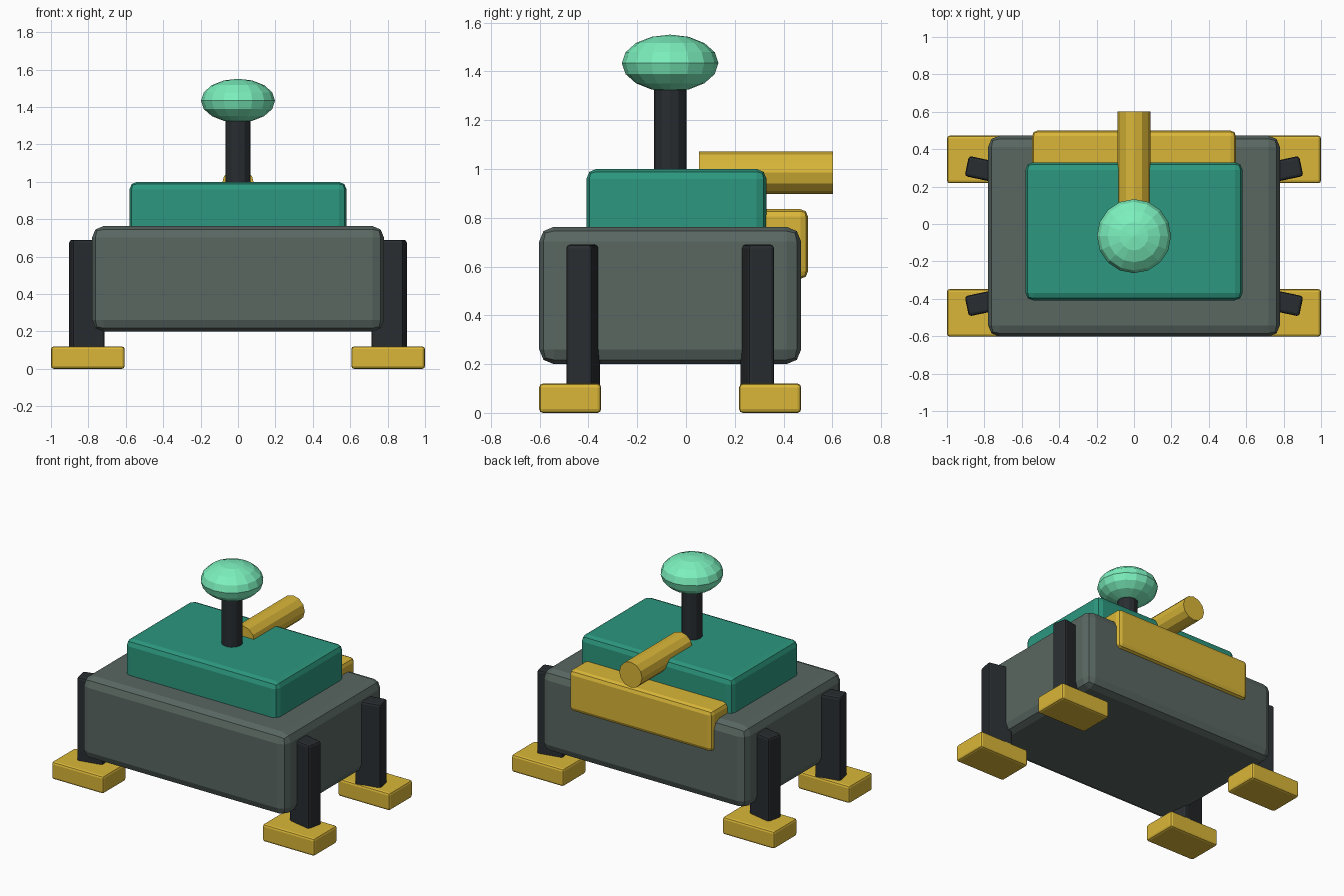
import bpy, bmesh
from math import radians
from mathutils import Matrix

if "Cube" in bpy.data.objects:
    bpy.data.objects.remove(bpy.data.objects["Cube"])


def material(name, rgb):
    m = bpy.data.materials.new(name)
    m.diffuse_color = (*rgb, 1)
    m.use_nodes = True
    m.node_tree.nodes["Principled BSDF"].inputs["Base Color"].default_value = m.diffuse_color
    return m


GREY = material("grey_green", (0.10, 0.135, 0.12))
TEAL = material("teal", (0.025, 0.31, 0.21))
GOLD = material("gold", (0.70, 0.47, 0.04))
DARK = material("dark", (0.022, 0.026, 0.03))
MINT = material("mint", (0.20, 0.87, 0.51))


def finish(name, bm, mat):
    me = bpy.data.meshes.new(name)
    bm.to_mesh(me)
    bm.free()
    me.materials.append(mat)
    ob = bpy.data.objects.new(name, me)
    bpy.context.collection.objects.link(ob)
    return ob


def box(name, lo, hi, mat, bevel, segments=2, turn=0):
    """Bevelled box between two corners, turned about its own vertical axis."""
    size = [b - a for a, b in zip(lo, hi)]
    mid = [(a + b) / 2 for a, b in zip(lo, hi)]
    bm = bmesh.new()
    bmesh.ops.create_cube(bm, size=1, matrix=Matrix.Diagonal((*size, 1)))
    ob = finish(name, bm, mat)
    ob.location = mid
    ob.rotation_euler.z = radians(turn)
    mod = ob.modifiers.new("bevel", 'BEVEL')
    mod.width = bevel
    mod.segments = segments
    return ob


def rod(name, radius, length, sides, mat, loc, rot=(0, 0, 0)):
    bm = bmesh.new()
    bmesh.ops.create_cone(bm, cap_ends=True, segments=sides,
                          radius1=radius, radius2=radius, depth=length)
    ob = finish(name, bm, mat)
    ob.location = loc
    ob.rotation_euler = rot
    return ob


# Main body, upper deck and rear panel
box("body", (-0.78, -0.602, 0.2), (0.78, 0.472, 0.763), GREY, 0.06)
box("upper_deck", (-0.58, -0.408, 0.68), (0.58, 0.33, 1.0), TEAL, 0.04)
box("rear_panel", (-0.545, 0.24, 0.55), (0.545, 0.5, 0.835), GOLD, 0.03)

# Legs splay slightly outwards, each on a flat foot
for side, sx in (("left", -1), ("right", 1)):
    for end, leg_y, foot_y, sy in (("front", -0.422, -0.475, -1),
                                   ("rear", 0.292, 0.345, 1)):
        x = 0.808 * sx
        box(f"{end}_{side}_leg", (x - 0.088, leg_y - 0.055, 0.09),
            (x + 0.088, leg_y + 0.055, 0.69), DARK, 0.015, 2, 12 * sx * sy)
        x = 0.803 * sx
        box(f"{end}_{side}_foot", (x - 0.197, foot_y - 0.127, 0),
            (x + 0.197, foot_y + 0.127, 0.12), GOLD, 0.015)

# Rear pipe half sunk in the deck
rod("rear_pipe", 0.087, 0.548, 12, GOLD, (0, 0.328, 0.985), (radians(90), 0, 0))

# Stalk with a flattened knob
rod("stalk", 0.067, 0.46, 12, DARK, (0, -0.065, 1.17))
bm = bmesh.new()
bmesh.ops.create_uvsphere(bm, u_segments=16, v_segments=8, radius=1,
                          matrix=Matrix.Diagonal((0.198, 0.198, 0.117, 1)))
finish("knob", bm, MINT).location = (0, -0.065, 1.434)
